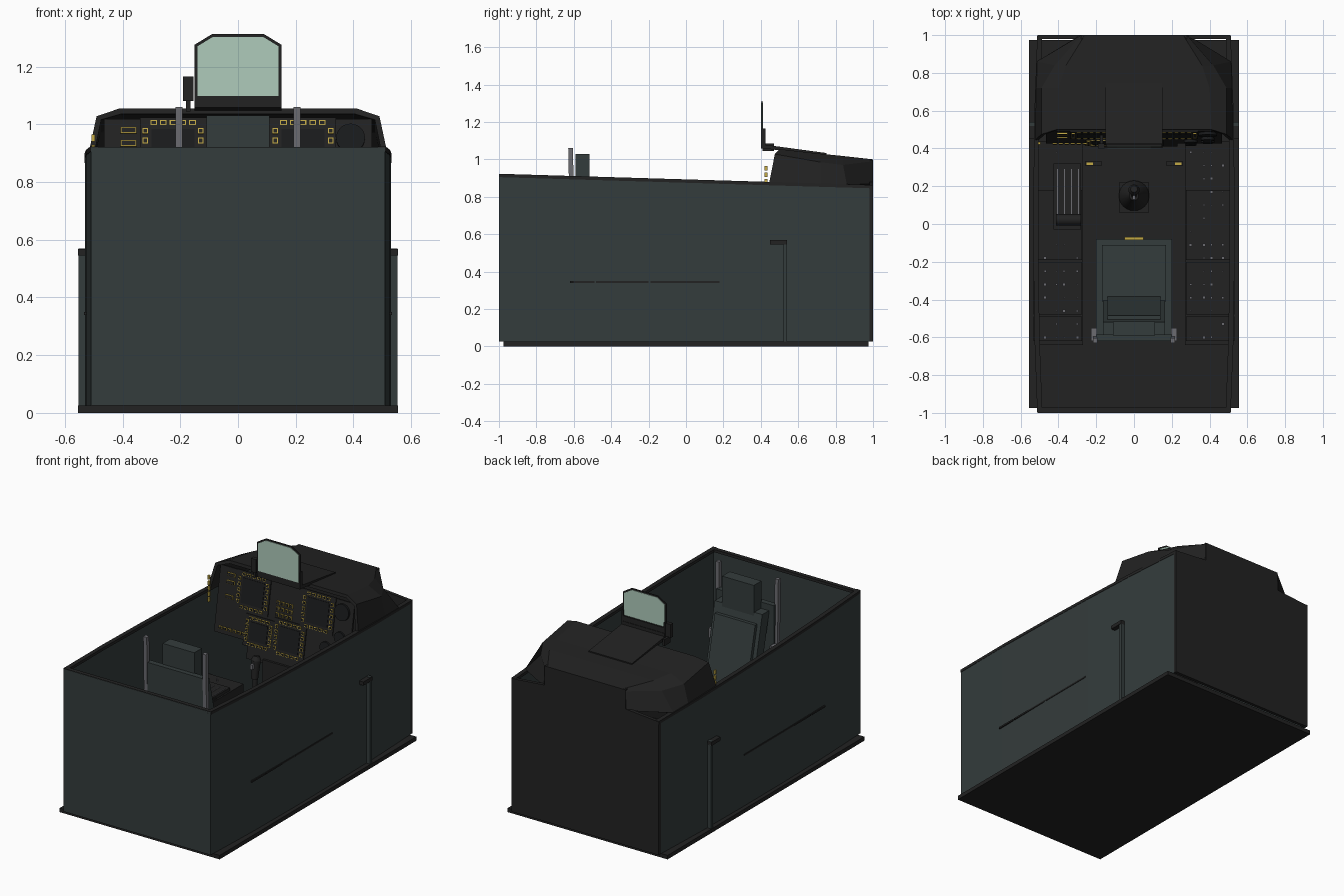
import bpy, bmesh, math, random
from mathutils import Vector

random.seed(4)
cube = bpy.data.objects.get("Cube")
if cube:
    bpy.data.objects.remove(cube, do_unlink=True)


def material(name, rgb):
    m = bpy.data.materials.new(name)
    m.use_nodes = True
    m.diffuse_color = (*rgb, 1)
    m.node_tree.nodes["Principled BSDF"].inputs["Base Color"].default_value = (*rgb, 1)
    return m


GREEN = material("dark grey green", (.034, .045, .045))
BLACK = material("matte black", (.016, .016, .016))
SCREEN = material("screen black", (.010, .011, .012))
YELLOW = material("marking yellow", (.55, .40, .06))
GLASS = material("pale green glass", (.43, .60, .50))
GREY = material("metal grey", (.15, .15, .165))


def finish(name, bm, mat):
    bmesh.ops.recalc_face_normals(bm, faces=bm.faces)
    me = bpy.data.meshes.new(name)
    bm.to_mesh(me)
    bm.free()
    me.materials.append(mat)
    ob = bpy.data.objects.new(name, me)
    bpy.context.collection.objects.link(ob)
    return ob


def box(name, x, y, z, mat, tilt=0):
    """Box from (min, max) ranges, optionally leaned about x."""
    bm = bmesh.new()
    bmesh.ops.create_cube(bm, size=1)
    for v in bm.verts:
        v.co = Vector((v.co.x * (x[1] - x[0]), v.co.y * (y[1] - y[0]), v.co.z * (z[1] - z[0])))
    ob = finish(name, bm, mat)
    ob.location = (sum(x) / 2, sum(y) / 2, sum(z) / 2)
    ob.rotation_euler.x = tilt
    return ob


def loft(name, rings, mat, closed=True):
    """Skin a row of point rings; closed rings get end caps."""
    bm = bmesh.new()
    rows = [[bm.verts.new(p) for p in ring] for ring in rings]
    n = len(rows[0])
    for a, b in zip(rows, rows[1:]):
        for i in range(n if closed else n - 1):
            j = (i + 1) % n
            bm.faces.new((a[i], a[j], b[j], b[i]))
    if closed:
        bm.faces.new(rows[0])
        bm.faces.new(rows[-1])
    return finish(name, bm, mat)


def extrude_y(name, outline, y0, y1, mat):
    return loft(name, [[(x, y, z) for x, z in outline] for y in (y0, y1)], mat)


def rod(name, a, b, r1, r2, mat, sides=16):
    a, b = Vector(a), Vector(b)
    bm = bmesh.new()
    bmesh.ops.create_cone(bm, cap_ends=True, segments=sides, radius1=r1, radius2=r2, depth=(b - a).length)
    for f in bm.faces:
        f.smooth = len(f.verts) == 4
    ob = finish(name, bm, mat)
    ob.location = (a + b) / 2
    ob.rotation_euler = (b - a).to_track_quat('Z', 'Y').to_euler()
    return ob


# Tub: base plate, end walls and gently bowed side walls
def sill(y):
    return .89 - .03 * y


BOW = [(-1, .51), (-.6, .525), (-.2, .53), (.2, .53), (.6, .525), (1, .51)]


def side_strip(name, s, drop, lift, out, inn, mat):
    rings = []
    for y, x in BOW:
        top = sill(y) + lift
        low = .025 if drop is None else top - drop
        rings.append([(s * (x + out), y, low), (s * (x + out), y, top),
                      (s * (x - inn), y, top), (s * (x - inn), y, low)])
    loft(name, rings, mat)


box("base_plate", (-.555, .555), (-.975, .975), (0, .025), BLACK)
box("front_wall", (-.51, .51), (-1, -.98), (.025, .92), GREEN)
box("front_rail", (-.505, .505), (-.998, -.972), (.905, .922), BLACK)
extrude_y("back_wall", [(-.511, .025), (.511, .025), (.511, .86), (.28, .88), (.28, 1),
                        (-.28, 1), (-.28, .88), (-.511, .86)], .98, 1.001, BLACK)
for s, side in ((1, "left"), (-1, "right")):
    def mx(a, b):
        return tuple(sorted((s * a, s * b)))
    side_strip(side + "_wall", s, None, 0, 0, .015, GREEN)
    side_strip(side + "_rail", s, .018, .003, .002, .025, BLACK)
    box(side + "_step_post", mx(.52, .552), (.52, .54), (.025, .57), GREEN)
    box(side + "_step_arm", mx(.52, .555), (.45, .54), (.545, .568), BLACK)
    # Side console with panel edges showing through the wall
    box(side + "_console", mx(.27, .51), (-.64, .44), (.025, .34), BLACK)
    for y0, y1 in ((-.62, -.49), (-.48, -.2), (-.19, .18)):
        box(side + "_console_panel", mx(.275, .533), (y0, y1), (.34, .35), BLACK)
    for x in (.3, .37, .41, .47):
        for k in range(15):
            y = -.6 + .07 * k
            if random.random() < .6 and not (s < 0 and -.05 < y < .33):
                h = random.choice((.004, .006, .008))
                box(side + "_console_switch", mx(x - h, x + h), (y - h, y + h), (.34, .362), GREY)
    # Rudder pedal
    box(side + "_pedal", mx(.17, .26), (.31, .33), (.06, .22), BLACK)
    box(side + "_pedal_mark", mx(.217, .252), (.312, .326), (.22, .227), YELLOW)

# Glare shield hood: faceted half sections mirrored about the middle
HALF = [
    [(.41, .50, 1.055), (.49, .475, 1.028), (.523, .445, .875)],
    [(.40, .72, 1.03), (.49, .72, .985), (.52, .72, .868)],
    [(.36, .84, 1.018), (.42, .84, .97), (.515, .86, .864)],
    [(.26, 1, 1.0), (.28, 1, .99), (.285, 1, .87)],
]
hood = loft("glare_shield", [[(-x, y, z) for x, y, z in reversed(h)] + h for h in HALF], BLACK, False)
solid = hood.modifiers.new("thickness", 'SOLIDIFY')
solid.thickness = .02
solid.offset = -1
# Make the sheet thicken inward
if sum(p.normal.z for p in hood.data.polygons) < 0:
    hood.data.flip_normals()

# Head-up display
loft("display_ramp", [[(s * .15, y, z) for s, z in ((-1, lo), (1, lo), (1, hi), (-1, hi))]
                      for y, lo, hi in ((.41, 1.06, 1.08), (.75, 1.015, 1.034))], BLACK)
box("display_base", (-.15, .15), (.402, .422), (1.06, 1.165), BLACK).scale.z = .36
box("display_foot", (-.15, .15), (.402, .425), (1.058, 1.098), BLACK)
for s in (-1, 1):
    box("display_bracket", (s * .146 - .004, s * .146 + .004), (.402, .424), (1.06, 1.165), BLACK)


def pane(w, low, top, c):
    return [(-w, low), (w, low), (w, top - c), (w - c * 1.65, top), (-w + c * 1.65, top), (-w, top - c)]


extrude_y("display_frame", pane(.15, 1.06, 1.312, .036), .403, .409, BLACK)
extrude_y("display_glass", pane(.141, 1.098, 1.303, .033), .400, .412, GLASS)
box("standby_compass", (-.19, -.155), (.40, .425), (1.08, 1.165), BLACK)
box("compass_stem", (-.18, -.165), (.41, .47), (1.045, 1.085), BLACK)

# Leaning instrument panel
LEAN = math.atan2(.08, .48)


def on_panel(name, cx, cz, w, h, mat, depth=.008, lift=0):
    y = .42 + .08 * (cz - .55) / .48 - lift
    box(name, (cx - w / 2, cx + w / 2), (y - depth / 2, y + depth / 2), (cz - h / 2, cz + h / 2), mat, -LEAN)


def framed(name, cx, cz, w, h):
    on_panel(name + "_outline", cx, cz, w, h, YELLOW, .006, .013)
    on_panel(name, cx, cz, w - .007, h - .007, BLACK, .006, .016)


on_panel("instrument_panel", 0, .82, .93, .40, BLACK, .012)
on_panel("lower_panel", 0, .59, .46, .14, BLACK, .012)
for cx, cz, w, h in ((-.225, .91, .21, .21), (.225, .91, .21, .21), (-.16, .69, .18, .17), (.05, .70, .2, .2)):
    on_panel("screen_bezel", cx, cz, w + .02, h + .02, BLACK, .008, .008)
    on_panel("screen", cx, cz, w - .06, h - .06, SCREEN, .006, .012)
    for k in range(-2, 3):
        for s in (-1, 1):
            framed("screen_key", cx + k * w * .16, cz + s * (h / 2 - .009), .023, .017)
            framed("screen_key", cx + s * (w / 2 - .009), cz + k * h * .16, .019, .02)
# Central keypad and side annunciators
for i in range(4):
    for j in range(3):
        framed("keypad_key", -.045 + i * .03, .90 - j * .035, .022, .022)
for cz in (.98, .935, .85):
    framed("warning_light", -.38, cz, .055, .022)
for k in range(6):
    framed("lower_key", -.42 + k * .032, .66, .024, .018)
for k in range(5):
    box("wall_marking", (-.507, -.495), (.42, .435), (.80 + k * .035, .824 + k * .035), YELLOW)
for x, z, r in ((.39, .95, .05), (.30, .72, .035), (.39, .72, .035), (.30, .65, .03), (.39, .80, .035)):
    y = .42 + .08 * (z - .55) / .48
    rod("round_gauge", (x, y, z), (x, y - .02, z + .003), r, r, SCREEN, 24)
box("centre_pedestal", (-.11, .11), (.40, .46), (.025, .55), BLACK)

# Ejection seat
box("seat_pan", (-.2, .2), (-.60, -.08), (.025, .32), GREEN)
box("seat_cushion", (-.17, .17), (-.41, -.11), (.32, .35), GREEN)
box("seat_back_plate", (-.2, .2), (-.62, -.585), (.025, .90), GREEN)


def slab(name, w, near, far, z0, z1, mat, lean):
    loft(name, [[(s * w, y - d, z) for s, y in ((-1, near), (1, near), (1, far), (-1, far))]
                for z, d in ((z0, 0), (z1, lean))], mat)


slab("back_cushion", .165, -.40, -.47, .33, .86, GREEN, .12)
slab("back_pad", .14, -.385, -.45, .36, .80, GREEN, .10)
box("headrest", (-.11, .11), (-.59, -.515), (.84, 1.03), GREEN)
for s in (-1, 1):
    rail = box("seat_rail", (s * .205 - .012, s * .205 + .012), (-.625, -.6), (.60, 1.06), GREY, .02)
    box("rail_catch", (s * .212 - .016, s * .212 + .016), (-.62, -.55), (.60, .66), GREY)
box("eject_handle", (-.05, .05), (-.085, -.07), (.32, .345), YELLOW)

# Control stick and throttle
box("stick_plate", (-.08, .08), (.06, .22), (.025, .04), BLACK)
rod("stick_boot", (0, .15, .04), (0, .15, .2), .08, .025, BLACK, 24)
rod("stick_shaft", (0, .15, .2), (0, .17, .56), .014, .014, BLACK)
rod("stick_grip", (0, .165, .55), (0, .18, .66), .02, .027, BLACK)
rod("stick_head", (0, .18, .66), (0, .185, .685), .03, .018, BLACK)
box("stick_trigger", (-.008, .008), (.13, .15), (.62, .65), GREY)
box("throttle_base", (-.425, -.28), (-.03, .32), (.34, .36), BLACK)
for k in range(4):
    x = -.405 + k * .037
    box("throttle_slot", (x - .003, x + .003), (.05, .29), (.36, .364), GREY)
box("throttle_lever", (-.36, -.33), (.01, .035), (.35, .43), BLACK)
rod("throttle_grip", (-.412, .022, .44), (-.28, .022, .44), .03, .03, BLACK)
